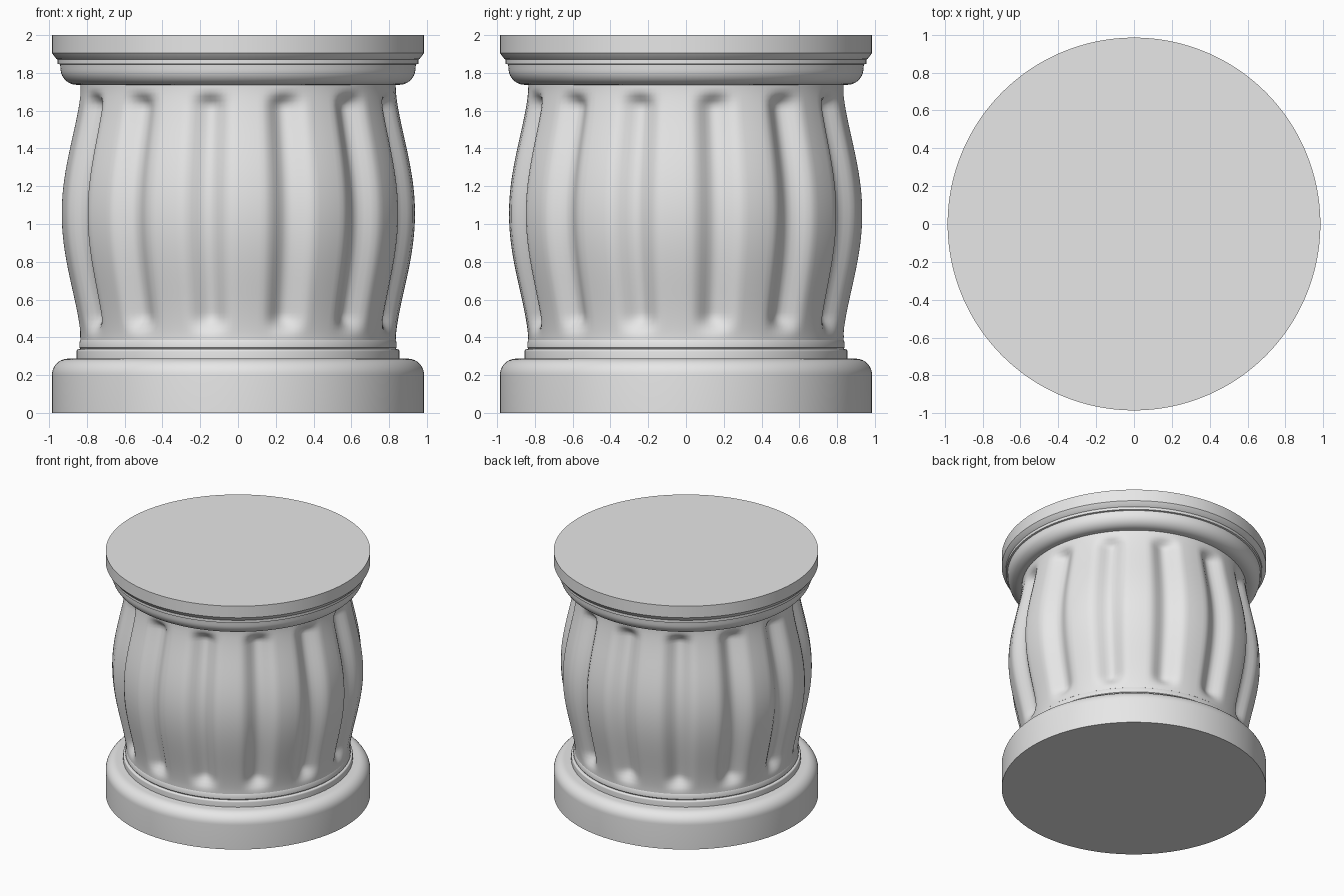
import bpy
import bmesh
from math import sin, cos, pi, radians

cube = bpy.data.objects.get("Cube")
if cube:
    bpy.data.objects.remove(cube)

stone = bpy.data.materials.new("grey_stone")
stone.use_nodes = True
GREY = (0.8, 0.8, 0.8, 1)
stone.diffuse_color = GREY
stone.node_tree.nodes["Principled BSDF"].inputs["Base Color"].default_value = GREY

FLUTES = 13
SEGMENTS = FLUTES * 16
FIRST_FLUTE = radians(-45)


def lathe(name, profile, radius_at=None):
    """Turn (radius, z) points about the z axis, with both ends capped."""
    bm = bmesh.new()
    rings = []
    for r, z in profile:
        ring = []
        for i in range(SEGMENTS):
            a = FIRST_FLUTE + 2 * pi * i / SEGMENTS
            rr = radius_at(r, z, a) if radius_at else r
            ring.append(bm.verts.new((rr * cos(a), rr * sin(a), z)))
        rings.append(ring)
    for low, high in zip(rings, rings[1:]):
        for i in range(SEGMENTS):
            j = (i + 1) % SEGMENTS
            bm.faces.new((low[i], low[j], high[j], high[i]))
    bm.faces.new(rings[0][::-1])
    bm.faces.new(rings[-1])
    mesh = bpy.data.meshes.new(name)
    bm.to_mesh(mesh)
    bm.free()
    mesh.materials.append(stone)
    obj = bpy.data.objects.new(name, mesh)
    bpy.context.collection.objects.link(obj)
    bpy.ops.object.select_all(action="DESELECT")
    obj.select_set(True)
    bpy.context.view_layer.objects.active = obj
    bpy.ops.object.shade_smooth_by_angle(angle=radians(35))
    return obj


def arc(cx, cz, rx, rz, start, end, steps=10):
    """Points of an elliptical quarter round, angles in degrees."""
    angles = [radians(start + (end - start) * i / steps) for i in range(steps + 1)]
    return [(cx + rx * cos(a), cz + rz * sin(a)) for a in angles]


def smoothstep(lo, hi, x):
    t = min(max((x - lo) / (hi - lo), 0), 1)
    return t * t * (3 - 2 * t)


# Fluted, bulging drum
BOTTOM, TOP = 0.39, 1.72


def drum_radius(z):
    t = min(max((z - BOTTOM) / (TOP - BOTTOM), 0), 1)
    return 0.835 + 0.102 * abs(sin(pi * t)) ** 1.5


def fluted(r, z, a):
    sector = 2 * pi / FLUTES
    offset = (a - FIRST_FLUTE + sector / 2) % sector - sector / 2
    half_width = 0.155
    if abs(offset) >= half_width:
        return r
    groove = cos(pi / 2 * offset / half_width) ** 2
    fade = smoothstep(0.4, 0.52, z) * (1 - smoothstep(1.62, 1.71, z))
    return r - 0.065 * groove * fade


ROWS = 56
heights = [0.385 + (1.75 - 0.385) * i / ROWS for i in range(ROWS + 1)]
lathe("fluted_drum", [(drum_radius(z), z) for z in heights], fluted)

# Plinth with a rounded shoulder
lathe("plinth", [(0.985, 0)] + arc(0.9, 0.2, 0.085, 0.087, 0, 90))

# Stepped rings between plinth and drum
lathe("lower_ring", [(0.855, 0.28)] + arc(0.845, 0.325, 0.01, 0.012, 0, 90, 4))
lathe("neck_ring", [(0.828, 0.33), (0.84, 0.345), (0.84, 0.375), (0.832, 0.39)])

# Capital: quarter round, small fillet, chamfer and flat slab
capital = arc(0.855, 1.825, 0.085, 0.088, -90, 0)
capital += [(0.942, 1.845), (0.955, 1.848), (0.955, 1.87), (0.962, 1.874),
            (0.985, 1.905), (0.985, 2)]
lathe("capital", capital)
